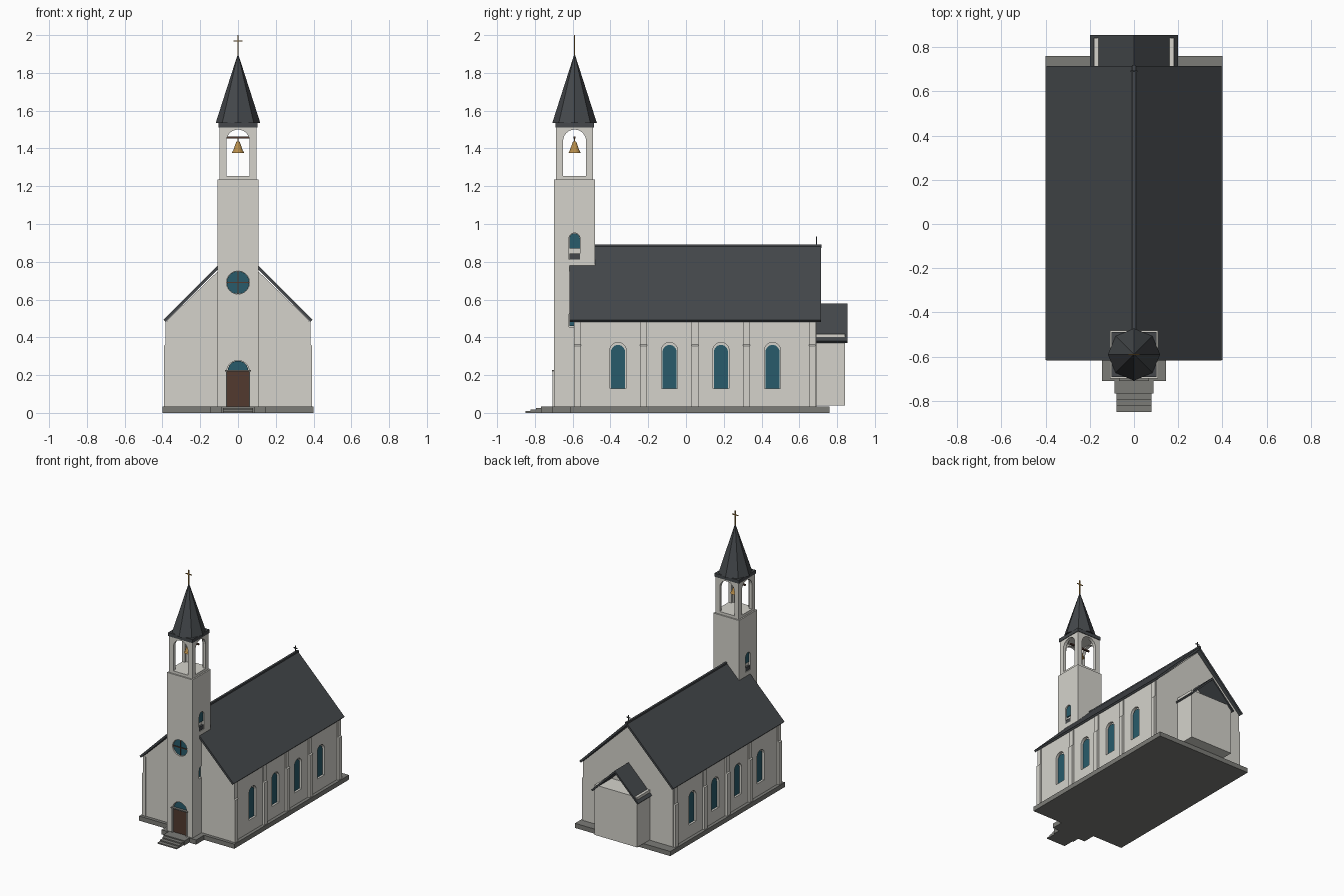
import bpy, bmesh, math
from mathutils import Matrix

if "Cube" in bpy.data.objects:
    bpy.data.objects.remove(bpy.data.objects["Cube"])


def material(name, col):
    m = bpy.data.materials.new(name)
    m.diffuse_color = (*col, 1)
    m.use_nodes = True
    m.node_tree.nodes["Principled BSDF"].inputs["Base Color"].default_value = m.diffuse_color
    return m


WALL = material("plaster", (0.66, 0.65, 0.60))
ROOF = material("slate", (0.058, 0.064, 0.070))
GLASS = material("glass", (0.022, 0.105, 0.145))
WOOD = material("wood", (0.085, 0.042, 0.028))
STONE = material("stone", (0.20, 0.20, 0.185))
GOLD = material("brass", (0.48, 0.27, 0.07))
TY = -0.59  # tower centre


def finish(name, bm, mat):
    bmesh.ops.recalc_face_normals(bm, faces=bm.faces)
    me = bpy.data.meshes.new(name)
    bm.to_mesh(me)
    bm.free()
    ob = bpy.data.objects.new(name, me)
    bpy.context.collection.objects.link(ob)
    me.materials.append(mat)
    return ob


def prism(name, pts, axis, a, b, mat=WALL):
    """Extrude a (horizontal, z) profile along x or y from a to b."""
    bm = bmesh.new()
    vs = [bm.verts.new((a, u, v) if axis == 'x' else (u, a, v)) for u, v in pts]
    f = bm.faces.new(vs)
    r = bmesh.ops.extrude_face_region(bm, geom=[f])
    move = (b - a, 0, 0) if axis == 'x' else (0, b - a, 0)
    bmesh.ops.translate(bm, vec=move, verts=[g for g in r['geom'] if isinstance(g, bmesh.types.BMVert)])
    return finish(name, bm, mat)


def box(name, x0, x1, y0, y1, z0, z1, mat=WALL):
    return prism(name, [(x0, z0), (x1, z0), (x1, z1), (x0, z1)], 'y', y0, y1, mat)


def arch(c, w, z0, z1, n=12):
    """Round-headed outline, half width w, from z0 to z1."""
    arc = [(c + w * math.cos(math.pi * i / n), z1 - w + w * math.sin(math.pi * i / n)) for i in range(n + 1)]
    return ([(c - w, z0), (c + w, z0)] if z0 < z1 - w - 1e-5 else []) + arc


def circle(c, z, r, n=24):
    return [(c + r * math.cos(2 * math.pi * i / n), z + r * math.sin(2 * math.pi * i / n)) for i in range(n)]


def cone(name, y, z0, z1, r0, r1, n, mat):
    bm = bmesh.new()
    bmesh.ops.create_cone(bm, cap_ends=True, segments=n, radius1=r0, radius2=r1, depth=z1 - z0,
                          matrix=Matrix.Translation((0, y, (z0 + z1) / 2)))
    return finish(name, bm, mat)


def cut(target, cutters):
    for c in cutters:
        c.hide_render = True
        m = target.modifiers.new("cut", 'BOOLEAN')
        m.operation, m.solver, m.object = 'DIFFERENCE', 'EXACT', c
        bpy.context.view_layer.objects.active = target
        bpy.ops.object.modifier_apply(modifier=m.name)
        bpy.data.objects.remove(c)


def gable_roof(name, peak, half, t, y0, y1):
    """Two sloping 45 degree slabs."""
    e = peak - half
    prism(name, [(0, peak), (half, e), (half - t, e - t), (0, peak - 2 * t),
                 (t - half, e - t), (-half, e)], 'y', y0, y1, ROOF)


def cross(name, y, z0, z1, zbar, w, t, mat):
    box(name + "_post", -t, t, y - t, y + t, z0, z1, mat)
    box(name + "_bar", -w, w, y - t, y + t, zbar - t, zbar + t, mat)


# Plinth, landing and steps
box("plinth", -0.40, 0.40, -0.615, 0.76, 0, 0.035, STONE)
box("tower_plinth", -0.145, 0.145, -0.71, -0.60, 0, 0.035, STONE)
box("landing", -0.088, 0.088, -0.767, -0.70, 0, 0.035, STONE)
for i in range(3):
    box(f"step_{i}", -0.08, 0.08, -0.85 + 0.028 * i, -0.75, 0, 0.009 * (i + 1), STONE)

# Nave with arched window recesses
nave = prism("nave", [(-0.375, 0.035), (0.375, 0.035), (0.375, 0.49), (0, 0.853), (-0.375, 0.49)],
             'y', -0.59, 0.69)
windows = [(y, s) for y in (-0.36, -0.087, 0.185, 0.458) for s in (-1, 1)]
cut(nave, [prism("cutter", arch(y, 0.043, 0.128, 0.373), 'x', s * 0.355, s * 0.42) for y, s in windows])
for y, s in windows:
    prism("nave_window", arch(y, 0.037, 0.13, 0.36), 'x', s * 0.35, s * 0.362, GLASS)

# Stepped pilasters
for s in (-1, 1):
    for y in (-0.575, -0.225, 0.047, 0.32, 0.668):
        prism("pilaster", [(s * 0.36, 0.035), (s * 0.392, 0.035), (s * 0.392, 0.355),
                           (s * 0.384, 0.362), (s * 0.384, 0.485), (s * 0.36, 0.485)],
              'y', y - 0.018, y + 0.018)

# Nave roof, ridge cap and rear finial
gable_roof("nave_roof", 0.888, 0.395, 0.011, -0.617, 0.715)
box("ridge_cap", -0.008, 0.008, -0.49, 0.718, 0.872, 0.892, ROOF)
cross("rear_finial", 0.69, 0.88, 0.935, 0.918, 0.016, 0.003, ROOF)

# Rear annex: flat-topped walls poking through a small roof
box("annex", -0.18, 0.18, 0.68, 0.842, 0.038, 0.418)
gable_roof("annex_roof", 0.578, 0.198, 0.009, 0.685, 0.855)

# Tower shaft with door, round window and side window recesses
tower = box("tower", -0.108, 0.108, TY - 0.108, TY + 0.108, 0.035, 1.235)
FY = TY - 0.108
cut(tower, [prism("cutter", circle(0, 0.69, 0.061), 'y', FY - 0.05, FY + 0.018),
            prism("cutter", arch(0, 0.06, 0.03, 0.278), 'y', FY - 0.05, FY + 0.02)]
    + [prism("cutter", arch(TY, 0.029, 0.812, 0.952), 'x', s * 0.09, s * 0.15) for s in (-1, 1)]
    + [prism("cutter", arch(TY, 0.029, 0.455, 0.545), 'x', s * 0.09, s * 0.15) for s in (-1, 1)])
for s in (-1, 1):
    prism("tower_window", arch(TY, 0.028, 0.87, 0.951), 'x', s * 0.085, s * 0.098, GLASS)
    prism("lower_tower_window", arch(TY, 0.028, 0.46, 0.544), 'x', s * 0.085, s * 0.098, GLASS)
    xs = sorted((s * 0.085, s * 0.105))
    box("window_ledge", *xs, TY - 0.028, TY + 0.028, 0.813, 0.843, ROOF)

# Round window with muntins
prism("round_window", circle(0, 0.69, 0.06), 'y', FY + 0.01, FY + 0.022, GLASS)
box("muntin_vertical", -0.003, 0.003, FY + 0.004, FY + 0.012, 0.63, 0.75, WOOD)
box("muntin_horizontal", -0.06, 0.06, FY + 0.004, FY + 0.012, 0.687, 0.693, WOOD)

# Door, surround and fanlight
box("door", -0.058, 0.058, FY + 0.008, FY + 0.025, 0.035, 0.22, WOOD)
prism("fanlight", arch(0, 0.054, 0.222, 0.276), 'y', FY + 0.008, FY + 0.022, GLASS)
box("door_lintel", -0.068, 0.068, FY - 0.012, FY + 0.02, 0.219, 0.227, STONE)
for s in (-1, 1):
    xs = sorted((s * 0.057, s * 0.064))
    box("door_jamb", *xs, FY - 0.008, FY + 0.02, 0.035, 0.22)

# Open belfry
B = 0.098
belfry = box("belfry", -B, B, TY - B, TY + B, 1.23, 1.512)
cut(belfry, [box("cutter", -0.075, 0.075, TY - 0.075, TY + 0.075, 1.255, 1.503),
             prism("cutter", arch(0, 0.061, 1.255, 1.5), 'y', TY - 0.2, TY + 0.2),
             prism("cutter", arch(TY, 0.061, 1.255, 1.5), 'x', -0.2, 0.2)])
box("bell_beam", -0.085, 0.085, TY - 0.006, TY + 0.006, 1.452, 1.463, WOOD)
box("bell_hanger", -0.003, 0.003, TY - 0.003, TY + 0.003, 1.43, 1.455, GOLD)
cone("bell", TY, 1.382, 1.438, 0.028, 0.008, 16, GOLD)
cone("bell_lip", TY, 1.375, 1.387, 0.033, 0.027, 16, GOLD)

# Cornice, octagonal spire and cross
C = 0.102
box("cornice", -C, C, TY - C, TY + C, 1.51, 1.537, ROOF)
cone("spire", TY, 1.535, 1.9, 0.118, 0.001, 8, ROOF)
cross("spire_cross", TY, 1.885, 2.0, 1.968, 0.025, 0.003, GOLD)
